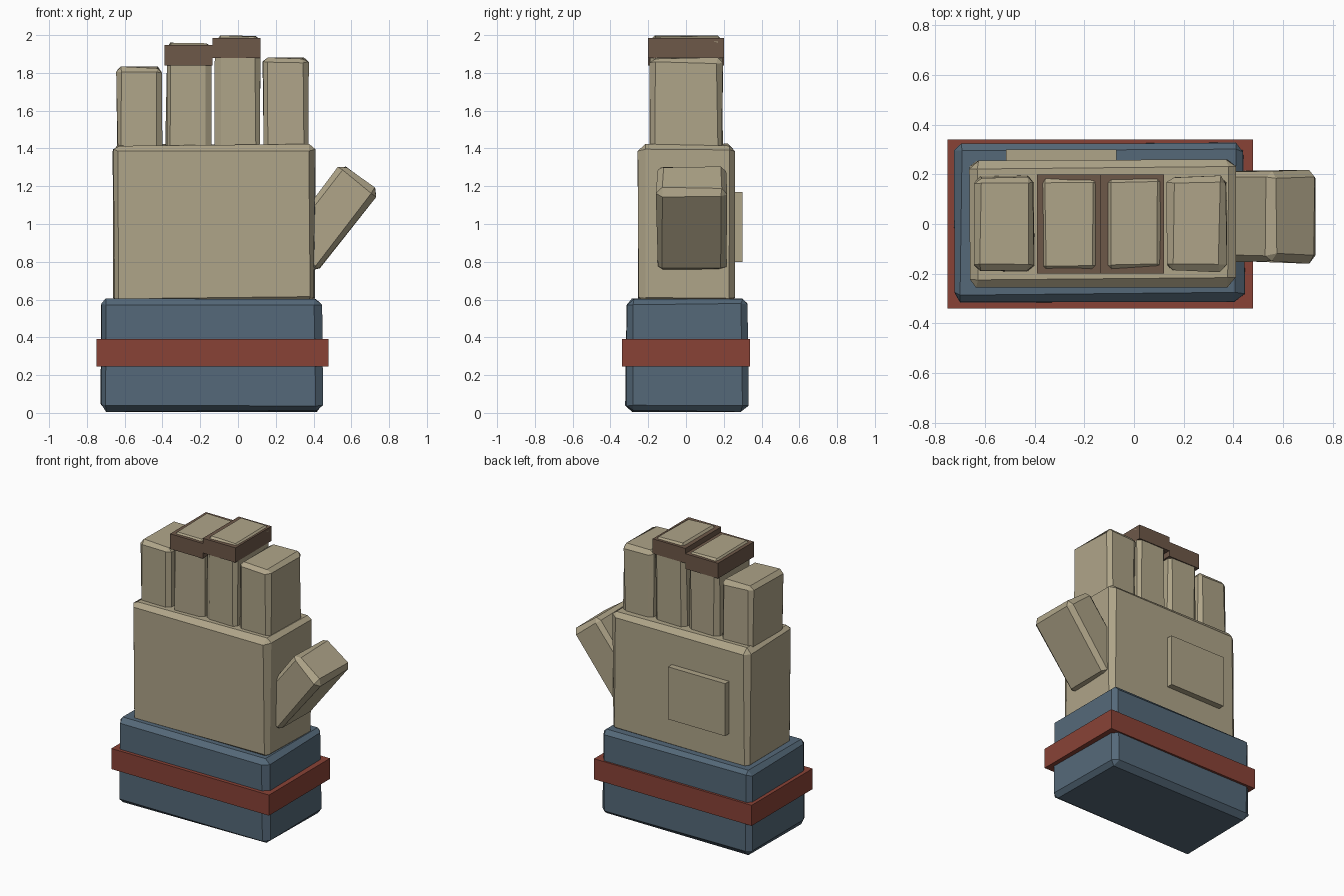
import bpy, bmesh, math, random
from mathutils import Matrix, Vector

if "Cube" in bpy.data.objects:
    bpy.data.objects.remove(bpy.data.objects["Cube"])

random.seed(4)


def material(name, rgb):
    m = bpy.data.materials.new(name)
    m.diffuse_color = (*rgb, 1)
    m.use_nodes = True
    m.node_tree.nodes["Principled BSDF"].inputs["Base Color"].default_value = m.diffuse_color
    return m


TAN = material("tan_leather", (0.43, 0.375, 0.25))
BLUE = material("slate_blue", (0.09, 0.14, 0.19))
RED = material("brick_red", (0.25, 0.055, 0.037))
BROWN = material("brown_trim", (0.155, 0.098, 0.066))


def block(name, lo, hi, mat, bevel=0.0, jitter=0.0, tilt=0.0):
    """Box between two corners, optionally chamfered, roughened and tilted about y."""
    lo, hi = Vector(lo), Vector(hi)
    bm = bmesh.new()
    bmesh.ops.create_cube(bm, size=1)
    for v in bm.verts:
        v.co = Vector(a * b for a, b in zip(v.co, hi - lo))
    if bevel:
        bmesh.ops.bevel(bm, geom=bm.edges[:], offset=bevel, segments=1, affect='EDGES')
    for v in bm.verts:
        v.co += Vector(random.uniform(-jitter, jitter) for _ in range(3))
    bmesh.ops.rotate(bm, verts=bm.verts, matrix=Matrix.Rotation(tilt, 3, 'Y'))
    me = bpy.data.meshes.new(name)
    bm.to_mesh(me)
    bm.free()
    me.materials.append(mat)
    ob = bpy.data.objects.new(name, me)
    ob.location = (lo + hi) / 2
    bpy.context.collection.objects.link(ob)
    return ob


# Cuff and its strap
block("cuff", (-0.73, -0.315, 0.007), (0.445, 0.33, 0.61), BLUE, 0.035, 0.008)
block("cuff_strap", (-0.75, -0.34, 0.245), (0.48, 0.34, 0.39), RED)

# Palm and the raised pad on the back of the hand
block("palm", (-0.66, -0.25, 0.58), (0.405, 0.255, 1.42), TAN, 0.03, 0.007)
block("back_pad", (-0.515, 0.22, 0.80), (-0.07, 0.30, 1.17), TAN)

# Four fingers: left edge, right edge, tip height
fingers = [(-0.64, -0.405, 1.83), (-0.38, -0.145, 1.96),
           (-0.12, 0.115, 1.993), (0.135, 0.37, 1.88)]
for i, (x0, x1, top) in enumerate(fingers):
    block(f"finger_{i + 1}", (x0, -0.19, 1.36), (x1, 0.19, top), TAN, 0.025, 0.006)

# Brown bands round the two middle fingertips
block("finger_band_1", (-0.39, -0.2, 1.84), (-0.135, 0.2, 1.947), BROWN)
block("finger_band_2", (-0.135, -0.2, 1.88), (0.12, 0.2, 1.984), BROWN)

# Thumb leaning outwards
block("thumb", (0.355, -0.155, 0.755), (0.61, 0.215, 1.305), TAN, 0.032, 0.007,
      tilt=math.radians(38))
